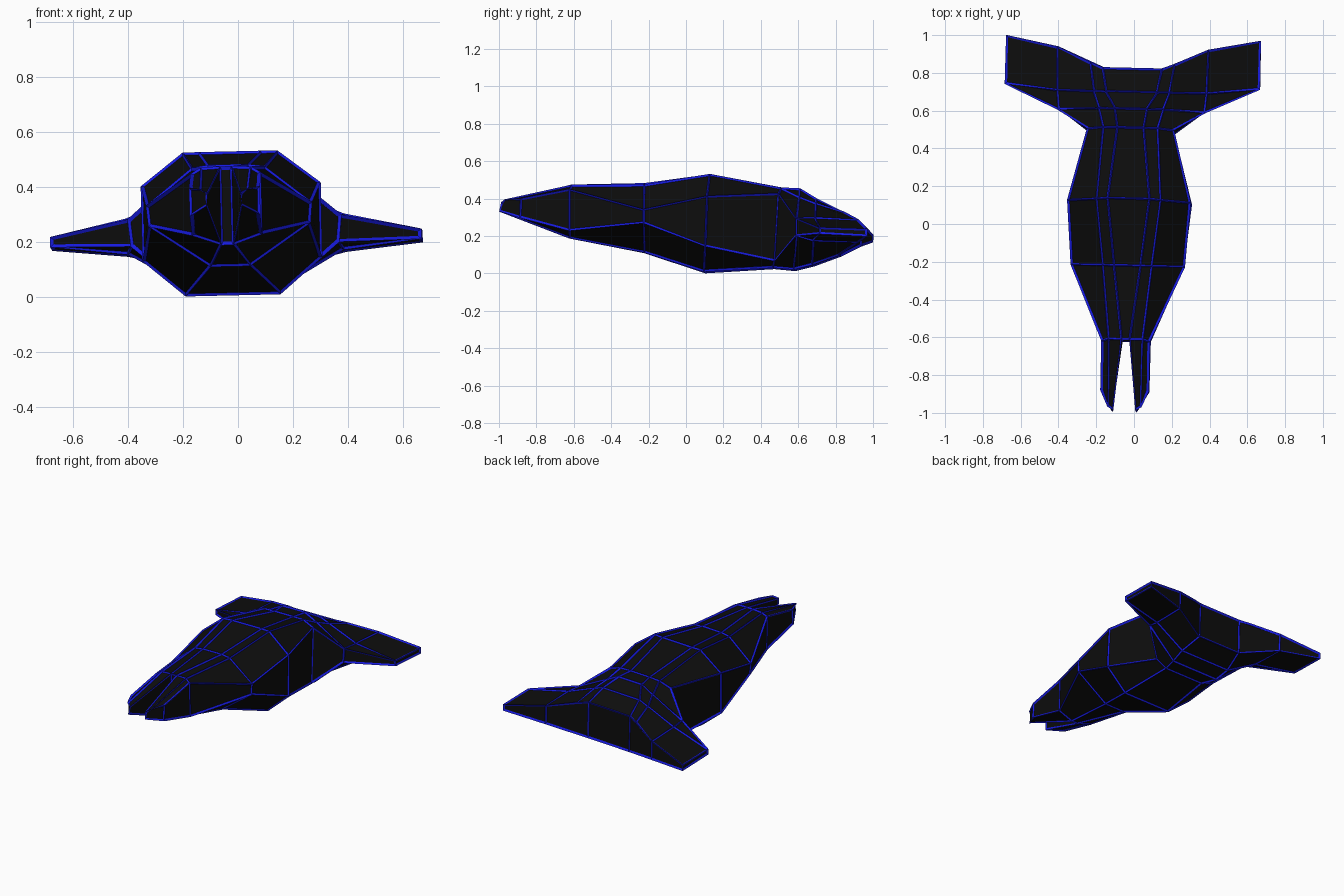
import bpy, bmesh
from mathutils import Matrix

if "Cube" in bpy.data.objects:
    bpy.data.objects.remove(bpy.data.objects["Cube"])

# Right-hand half of each hull section, nose to tail:
# inner top, outer top, upper side, lower side, bottom
SECTIONS = [
    [(.022, -.61, .467), (.09, -.61, .464), (.122, -.62, .445), (.122, -.62, .23), (.022, -.62, .195)],
    [(.07, -.22, .473), (.13, -.22, .465), (.295, -.22, .335), (.288, -.22, .265), (.07, -.22, .118)],
    [(.11, .135, .52), (.17, .13, .52), (.32, .12, .405), (.32, .11, .14), (.17, .10, .013)],
    [(.07, .51, .45), (.145, .51, .448), (.225, .50, .42), (.22, .48, .065), (.14, .47, .035)],
    [(.085, .61, .445), (.17, .61, .40), (.385, .60, .285), (.375, .60, .195), (.17, .58, .025)],
    [(.135, .70, .39), (.20, .70, .365), (.395, .70, .285), (.39, .69, .17), (.18, .68, .05)],
    [(.155, .82, .33), (.22, .845, .32), (.398, .925, .275), (.398, .925, .16), (.155, .82, .10)],
]
# Prong end and wing tip (front upper, front lower, rear upper, rear lower)
PRONG = [(.06, -.98, .375), (.085, -.965, .388), (.122, -.88, .395), (.122, -.885, .30), (.065, -.99, .335)]
WING_TIP = [(.67, .73, .228), (.67, .73, .20), (.67, .98, .22), (.67, .98, .187)]


def material(name, color):
    m = bpy.data.materials.new(name)
    m.diffuse_color = color
    m.use_nodes = True
    m.node_tree.nodes["Principled BSDF"].inputs["Base Color"].default_value = m.diffuse_color
    return m


def build_mesh():
    bm = bmesh.new()
    rings = {}
    for s in (1, -1):
        def add(points):
            return [bm.verts.new((s * x, y, z)) for x, y, z in points]
        r = [add(p) for p in SECTIONS]
        rings[s] = r
        # Hull side panels, leaving the wing root open
        for k in range(6):
            for i in range(4):
                if not (k >= 4 and i == 2):
                    bm.faces.new((r[k][i], r[k][i + 1], r[k + 1][i + 1], r[k + 1][i]))
        # Forward prong
        p = add(PRONG)
        for i in range(5):
            j = (i + 1) % 5
            bm.faces.new((r[0][i], r[0][j], p[j], p[i]))
        bm.faces.new(p)
        # Outer wing
        fu, fl, ru, rl = add(WING_TIP)
        u = [q[2] for q in r[4:]]
        d = [q[3] for q in r[4:]]
        for f in ((u[2], u[1], fu, ru), (u[1], u[0], fu), (u[0], d[0], fl, fu),
                  (d[0], d[1], fl), (d[1], d[2], rl, fl), (fu, fl, rl, ru),
                  (u[2], ru, rl, d[2])):
            bm.faces.new(f)
        bm.faces.new(r[6])
    # Centre strips on top and bottom, and the two end panels
    a, b = rings[1], rings[-1]
    for i in (0, 4):
        for k in range(6):
            bm.faces.new((a[k][i], a[k + 1][i], b[k + 1][i], b[k][i]))
    for k in (0, 6):
        bm.faces.new((a[k][0], a[k][4], b[k][4], b[k][0]))
    bmesh.ops.recalc_face_normals(bm, faces=bm.faces)
    # The whole craft sits with a slight yaw and roll
    turn = (Matrix.Translation((-.02, 0, 0)) @ Matrix.Rotation(-.023, 4, 'Z')
            @ Matrix.Rotation(-.023, 4, 'Y'))
    bm.transform(turn)
    me = bpy.data.meshes.new("hull")
    bm.to_mesh(me)
    bm.free()
    return me


def place(name, me, mat):
    ob = bpy.data.objects.new(name, me)
    me.materials.append(mat)
    bpy.context.collection.objects.link(ob)
    return ob


# Black faceted hull
hull = build_mesh()
trim_mesh = hull.copy()
place("hull", hull, material("black", (.004, .004, .004, 1)))

# Raised blue trim along every panel edge
trim = place("edge_trim", trim_mesh, material("blue", (.008, .01, .75, 1)))
wire = trim.modifiers.new("wire", 'WIREFRAME')
wire.thickness = .018
wire.offset = 0
wire.use_even_offset = False
